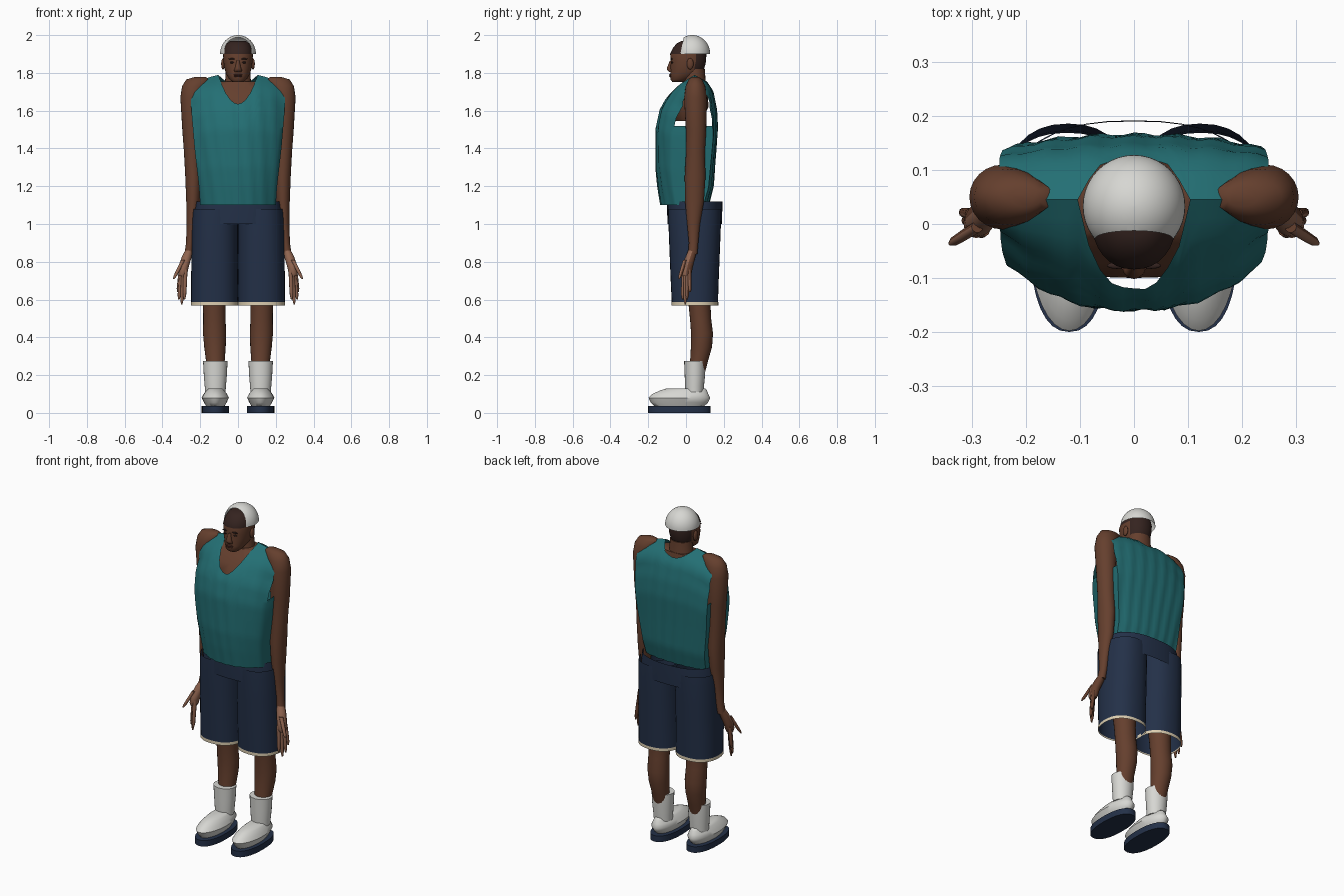
import bpy, bmesh, math
from mathutils import Vector

if "Cube" in bpy.data.objects:
    bpy.data.objects.remove(bpy.data.objects["Cube"], do_unlink=True)


def material(name, *rgb):
    m = bpy.data.materials.new(name)
    m.use_nodes = True
    m.diffuse_color = (*rgb, 1)
    bsdf = m.node_tree.nodes["Principled BSDF"]
    bsdf.inputs["Base Color"].default_value = (*rgb, 1)
    bsdf.inputs["Roughness"].default_value = 0.8
    return m


SKIN = material("brown skin", .13, .05, .027)
PALM = material("light palm", .28, .13, .08)
HAIR = material("dark hair", .035, .017, .014)
LIP = material("dark lips", .08, .026, .018)
WHITE = material("off white", .68, .68, .65)
TEAL = material("teal cloth", .017, .16, .175)
NAVY = material("navy cloth", .017, .03, .065)
CREAM = material("cream trim", .72, .62, .44)


def finish(name, bm, mats, rule=None, angle=50):
    """Turn a bmesh into a smooth shaded object, colouring faces by rule."""
    bm.normal_update()
    bmesh.ops.recalc_face_normals(bm, faces=bm.faces[:])
    if rule:
        for f in bm.faces:
            f.material_index = int(rule(f.calc_center_median(), f.normal))
    mesh = bpy.data.meshes.new(name)
    bm.to_mesh(mesh)
    bm.free()
    for m in mats:
        mesh.materials.append(m)
    ob = bpy.data.objects.new(name, mesh)
    bpy.context.collection.objects.link(ob)
    bpy.ops.object.select_all(action='DESELECT')
    bpy.context.view_layer.objects.active = ob
    ob.select_set(True)
    bpy.ops.object.shade_smooth_by_angle(angle=math.radians(angle))
    return ob


def spow(v, e):
    return math.copysign(abs(v) ** e, v)


def loft_mesh(rings, side=1, sides=24, power=2, closed=True):
    """Skin horizontal rings given as (z, x, y, radius x, radius y)."""
    bm = bmesh.new()
    loops = []
    for z, x, y, rx, ry in rings:
        loop = []
        for i in range(sides):
            a = math.tau * i / sides
            loop.append(bm.verts.new((side * (x + rx * spow(math.cos(a), 2 / power)),
                                      y + ry * spow(math.sin(a), 2 / power), z)))
        loops.append(loop)
    for a, b in zip(loops, loops[1:]):
        for i in range(sides):
            j = (i + 1) % sides
            bm.faces.new((a[i], a[j], b[j], b[i]))
    if closed:
        bm.faces.new(loops[0])
        bm.faces.new(loops[-1])
    return bm


def loft(name, rings, mats, rule=None, **kw):
    return finish(name, loft_mesh(rings, **kw), mats, rule)


def blob(name, pos, size, mat):
    bm = bmesh.new()
    bmesh.ops.create_uvsphere(bm, u_segments=16, v_segments=10, radius=1)
    for v in bm.verts:
        v.co = Vector(pos) + Vector(c * s for c, s in zip(v.co, size))
    return finish(name, bm, [mat])


def lerp(table, z):
    if z <= table[0][0]:
        return table[0][1]
    for (a, u), (b, v) in zip(table, table[1:]):
        if z <= b:
            return u + (v - u) * (z - a) / (b - a)
    return table[-1][1]


# Head: height, half width, front and back depth
profile = [(1.752, .03, -.072, -.02), (1.765, .045, -.083, .02), (1.79, .06, -.084, .07),
           (1.81, .068, -.082, .092), (1.835, .074, -.083, .1), (1.86, .077, -.08, .106),
           (1.9, .079, -.084, .108), (1.93, .073, -.07, .1), (1.955, .06, -.05, .085),
           (1.97, .04, -.022, .065)]
loft("head", [(z, 0, (f + b) / 2, rx, (b - f) / 2) for z, rx, f, b in profile], [SKIN, HAIR],
     lambda c, n: c.z > 1.9 or (c.y > .045 and c.z > 1.795), sides=32, power=2.2)
loft("neck", [(1.68, 0, .045, .085, .07), (1.73, 0, .045, .07, .06),
              (1.82, 0, .045, .064, .055)], [SKIN])
loft("nose", [(1.805, 0, -.08, .018, .01), (1.815, 0, -.085, .021, .015),
              (1.825, 0, -.085, .016, .017), (1.865, 0, -.075, .008, .01)], [SKIN], sides=12)
blob("upper_lip", (0, -.081, 1.79), (.024, .009, .005), LIP)
blob("lower_lip", (0, -.08, 1.782), (.021, .009, .005), LIP)
for side, word in ((1, "left"), (-1, "right")):
    blob(word + "_eye", (side * .031, -.073, 1.855), (.013, .006, .005), HAIR)
    blob(word + "_eyebrow", (side * .032, -.077, 1.874), (.018, .006, .004), HAIR)
    blob(word + "_ear", (side * .079, .022, 1.848), (.01, .018, .03), SKIN)

# Cap: a dome sliced open above the forehead
dome = []
for i in range(13):
    a = math.pi / 2 * min(i / 12, .99)
    r = .095 * math.cos(a)
    dome.append((1.9 + .1 * math.sin(a), 0, .033, r, r))
cap = loft_mesh(dome, sides=40, closed=False)
cap.faces.new([v for v in cap.verts][-40:])
bmesh.ops.bisect_plane(cap, geom=cap.verts[:] + cap.edges[:] + cap.faces[:],
                       plane_co=(0, -.03, 1.9), plane_no=(0, 1, -.2), clear_inner=True)
finish("cap", cap, [WHITE])

# Upper chest inside the shirt
loft("chest", [(1.545, 0, .01, .17, .07), (1.62, 0, .01, .21, .11), (1.68, 0, .02, .22, .095),
               (1.72, 0, .035, .2, .075), (1.755, 0, .045, .12, .06)], [SKIN], power=2.4)

# Shirt: front and back sheets meeting on the shoulders, side walls below the armholes
FRONT = [(1.1, -.135), (1.2, -.15), (1.3, -.16), (1.5, -.16), (1.6, -.138),
         (1.65, -.112), (1.7, -.075), (1.74, -.03), (1.785, .045)]
BACK = [(1.1, .12), (1.2, .145), (1.35, .155), (1.5, .167), (1.6, .162),
        (1.7, .143), (1.75, .11), (1.785, .045)]
WIDTH = [(1.1, .2), (1.2, .207), (1.4, .23), (1.6, .247), (1.7, .25)]
RIDGE = [(.1, 1.79), (.15, 1.778), (.2, 1.76), (.25, 1.73)]
HALF, ROWS = 12, 30
shirt = bmesh.new()
sheets = []
for table, neck, curve, bend in ((FRONT, 1.635, 14, .085), (BACK, 1.735, 5, -.025)):
    columns = []
    for i in range(-HALF, HALF + 1):
        s = abs(i) / HALF
        ridge = lerp(RIDGE, s * .25)
        top = ridge if s > .41 else neck + curve * (s * .25) ** 2
        column = []
        for k in range(ROWS + 1):
            z = 1.1 + (top - 1.1) * k / ROWS
            level = 1.1 + (z - 1.1) * .685 / (ridge - 1.1)
            fade = min(1, max(0, (1.785 - level) / .12))
            x = math.copysign(s, i) * lerp(WIDTH, z)
            fold = .003 * math.sin(i * 1.7 + z * 9) * fade
            y = lerp(table, level) + bend * s ** 2.4 * fade + fold
            column.append(shirt.verts.new((x, y, z)))
        columns.append(column)
    for a, b in zip(columns, columns[1:]):
        for k in range(ROWS):
            shirt.faces.new((a[k], b[k], b[k + 1], a[k + 1]))
    sheets.append(columns)
for end in (0, -1):
    f, b = sheets[0][end], sheets[1][end]
    for k in range(ROWS):
        if f[k + 1].co.z < 1.535:
            shirt.faces.new((f[k], b[k], b[k + 1], f[k + 1]))
bmesh.ops.remove_doubles(shirt, verts=shirt.verts[:], dist=.002)
finish("shirt", shirt, [TEAL])

# Shorts waistband, an open tube
loft("waistband", [(1.0, 0, .046, .235, .144), (1.07, 0, .046, .232, .146),
                   (1.12, 0, .046, .225, .146)], [NAVY], sides=40, power=2.4, closed=False)

# Fingers: root and tip
FINGERS = [((.278, -.012, .76), (.284, -.018, .6)), ((.288, -.002, .76), (.298, -.004, .575)),
           ((.298, .008, .76), (.313, .006, .6)), ((.302, .018, .76), (.318, .022, .64)),
           ((.29, -.005, .81), (.34, -.036, .71))]

for side, word in ((1, "left"), (-1, "right")):
    word += "_"
    # Arm
    loft(word + "arm", [(1.778, .2, .05, .03, .018), (1.765, .212, .05, .062, .036),
                        (1.73, .23, .05, .066, .052), (1.67, .243, .05, .062, .06),
                        (1.5, .243, .053, .052, .054), (1.38, .24, .05, .046, .05),
                        (1.25, .236, .048, .043, .055), (1.12, .238, .045, .036, .05),
                        (1.0, .245, .04, .027, .034), (.9, .253, .04, .022, .025),
                        (.84, .262, .035, .022, .025)], [SKIN], side=side)
    # Hand
    pale = lambda c, n: n.y < -.15
    loft(word + "palm", [(.87, .256, .038, .018, .022), (.83, .27, .025, .026, .026),
                         (.78, .286, .008, .027, .03), (.74, .292, .002, .024, .028),
                         (.725, .294, .002, .018, .022)], [SKIN, PALM], pale, side=side, sides=16)
    for i, (a, b) in enumerate(FINGERS):
        a, b = Vector(a), Vector(b)
        rings = []
        for t, r in ((0, .011), (.5, .0105), (.85, .009), (1, .004)):
            p = a.lerp(b, t)
            rings.append((p.z, p.x, p.y, r, r))
        name = "thumb" if i == 4 else "finger_" + "abcd"[i]
        loft(word + name, rings, [SKIN, PALM], pale, side=side, sides=10)
    # Shorts leg and trim
    loft(word + "shorts_leg", [(.575, .124, .047, .124, .122), (.7, .124, .046, .124, .127),
                               (.9, .123, .046, .123, .135), (1.03, .122, .046, .122, .14),
                               (1.08, .121, .046, .119, .14)],
         [NAVY], side=side, sides=32, power=2.3, closed=False)
    loft(word + "shorts_trim", [(.568, .124, .047, .126, .124), (.586, .124, .047, .126, .124)],
         [CREAM], side=side, sides=32, power=2.3, closed=False)
    # Leg
    loft(word + "leg", [(.2, .12, .055, .045, .042), (.28, .12, .07, .05, .048),
                        (.35, .122, .082, .057, .056), (.42, .124, .085, .061, .058),
                        (.5, .125, .077, .059, .056), (.57, .125, .072, .06, .058),
                        (.8, .125, .06, .075, .075)], [SKIN], side=side)
    # Sock, shoe and sole
    loft(word + "sock", [(.11, .12, .045, .054, .048), (.14, .12, .045, .056, .05),
                         (.2, .12, .047, .061, .054), (.275, .12, .047, .065, .057)],
         [WHITE], side=side)
    loft(word + "shoe", [(.034, .12, -.035, .048, .13), (.055, .12, -.035, .06, .152),
                         (.08, .12, -.035, .072, .163), (.1, .12, -.03, .062, .148),
                         (.12, .12, -.012, .047, .122), (.13, .12, 0, .036, .1)],
         [WHITE], side=side, sides=32)
    loft(word + "sole", [(0, .12, -.035, .072, .165), (.036, .12, -.035, .072, .165)],
         [NAVY], side=side, sides=32, power=2.3)
